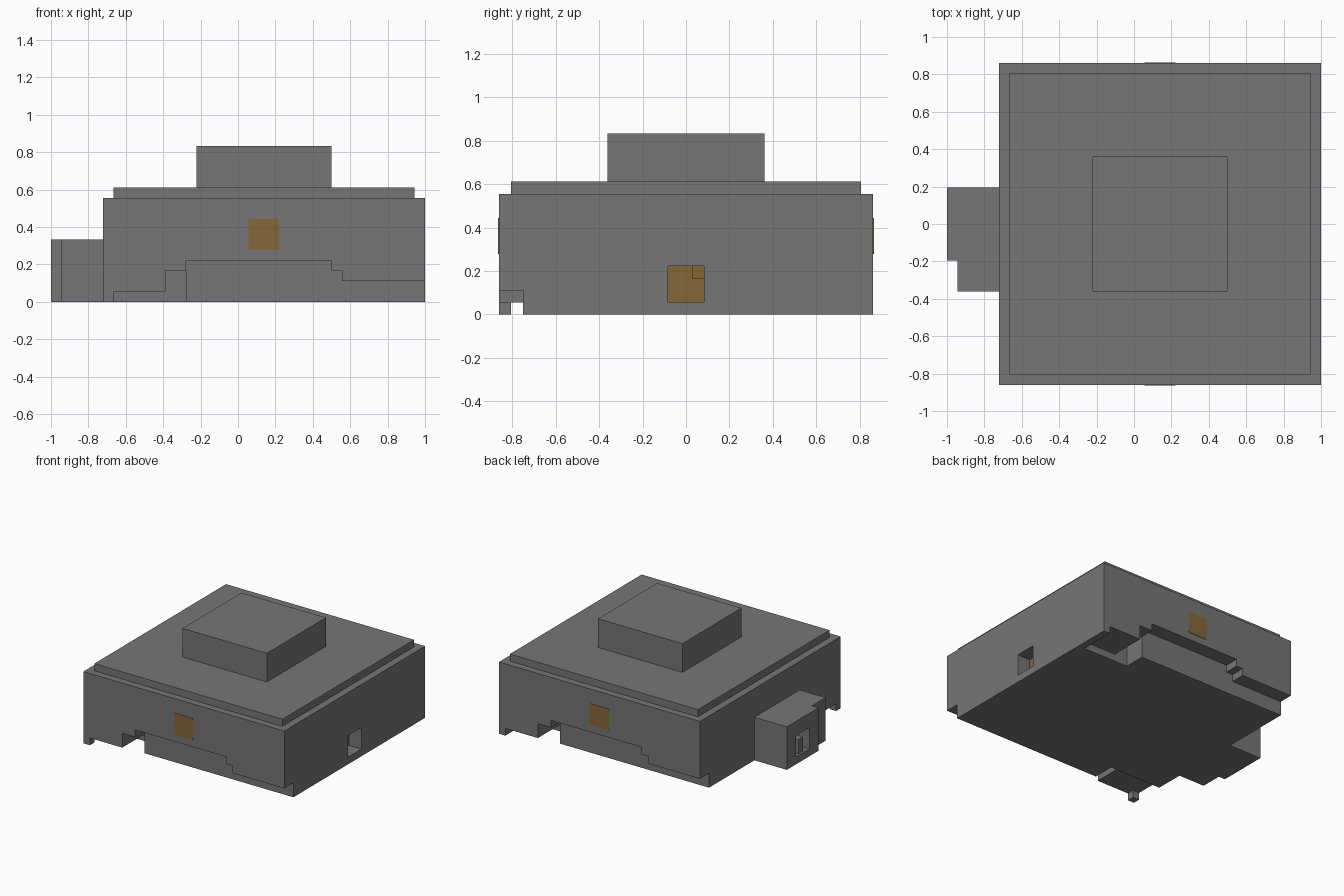
import bpy, bmesh
from mathutils import Vector

U = 1 / 18            # grid unit of the design
CX = 2.5 * U          # body centre on x

if "Cube" in bpy.data.objects:
    bpy.data.objects.remove(bpy.data.objects["Cube"], do_unlink=True)


def material(name, rgb):
    m = bpy.data.materials.new(name)
    m.use_nodes = True
    m.diffuse_color = (*rgb, 1)
    m.node_tree.nodes["Principled BSDF"].inputs["Base Color"].default_value = (*rgb, 1)
    return m


GRAY = material("dark_gray", (0.18, 0.18, 0.18))
AMBER = material("dull_amber", (0.24, 0.135, 0.045))


def prism(name, outline, z0, z1, mat=GRAY):
    """Extrude a plan outline, given in grid units around the body centre."""
    bm = bmesh.new()
    face = bm.faces.new([bm.verts.new((CX + x * U, y * U, z0 * U)) for x, y in outline])
    top = bmesh.ops.extrude_face_region(bm, geom=[face])["geom"]
    bmesh.ops.translate(bm, vec=Vector((0, 0, (z1 - z0) * U)),
                        verts=[v for v in top if isinstance(v, bmesh.types.BMVert)])
    bmesh.ops.recalc_face_normals(bm, faces=bm.faces)
    me = bpy.data.meshes.new(name)
    bm.to_mesh(me)
    bm.free()
    me.materials.append(mat)
    ob = bpy.data.objects.new(name, me)
    bpy.context.collection.objects.link(ob)
    return ob


def box(name, x0, x1, y0, y1, z0, z1, mat=GRAY):
    return prism(name, [(x0, y0), (x1, y0), (x1, y1), (x0, y1)], z0, z1, mat)


def cut(target, *bounds):
    """Subtract a box from the target and discard the cutter."""
    cutter = box("cutter", *bounds)
    cutter.hide_render = True
    mod = target.modifiers.new("cut", "BOOLEAN")
    mod.operation, mod.solver, mod.object = "DIFFERENCE", "EXACT", cutter
    bpy.context.view_layer.objects.active = target
    bpy.ops.object.modifier_apply(modifier=mod.name)
    bpy.data.objects.remove(cutter, do_unlink=True)


# Main housing, lid and raised cap
H = 15.5
body = box("housing", -H, H, -H, H, 0, 10)
box("lid", -14.5, 14.5, -14.5, 14.5, 10, 11)
box("raised_cap", -6.5, 6.5, -6.5, 6.5, 11, 15)

# Stepped recess under the front edge, repeated half a turn round at the back
steps = [(-14.5, -9.5, -10.5, 1), (-9.5, -7.5, -10.5, 3), (-7.5, 6.5, -13.5, 4),
         (6.5, 7.5, -13.5, 3), (7.5, 17, -13.5, 2)]
for s in (1, -1):
    for x0, x1, depth, height in steps:
        xs, ys = sorted((s * x0, s * x1)), sorted((s * -17, s * depth))
        cut(body, *xs, *ys, -1, height)
# Opening behind the small front foot
cut(body, -17, -14.5, -14.5, -10.5, -1, 1)

# Socket in the right wall with an amber contact
cut(body, 13.5, 17, -1.5, 1.5, 1, 4)
box("socket_contact", 13.5, 13.55, -1.5, 1.5, 1, 4, AMBER)
box("socket_key", 13.55, 13.7, 0.5, 1.5, 3, 4, AMBER)

# Side connector with a stepped end and its own socket
connector = prism("side_connector", [(-H, -6.5), (-H, 3.5), (-20.5, 3.5), (-20.5, -3.5),
                                     (-19.5, -3.5), (-19.5, -6.5)], 0, 6)
cut(connector, -22, -18.5, -1.5, 1.5, 1, 4)
box("connector_prong", -20.2, -18.5, -0.5, 0.5, 1, 3)

# Rounded amber indicator on the front and back
for name, y in (("front_indicator", -H), ("back_indicator", H)):
    plate = box(name, -1.5, 1.5, y - 0.06, y + 0.06, 5, 8, AMBER)
    bm = bmesh.new()
    bm.from_mesh(plate.data)
    edges = [e for e in bm.edges if abs(e.verts[0].co.y - e.verts[1].co.y) > 0.001]
    bmesh.ops.bevel(bm, geom=edges, offset=0.2 * U, segments=3, profile=0.5, affect="EDGES")
    bm.to_mesh(plate.data)
    bm.free()
